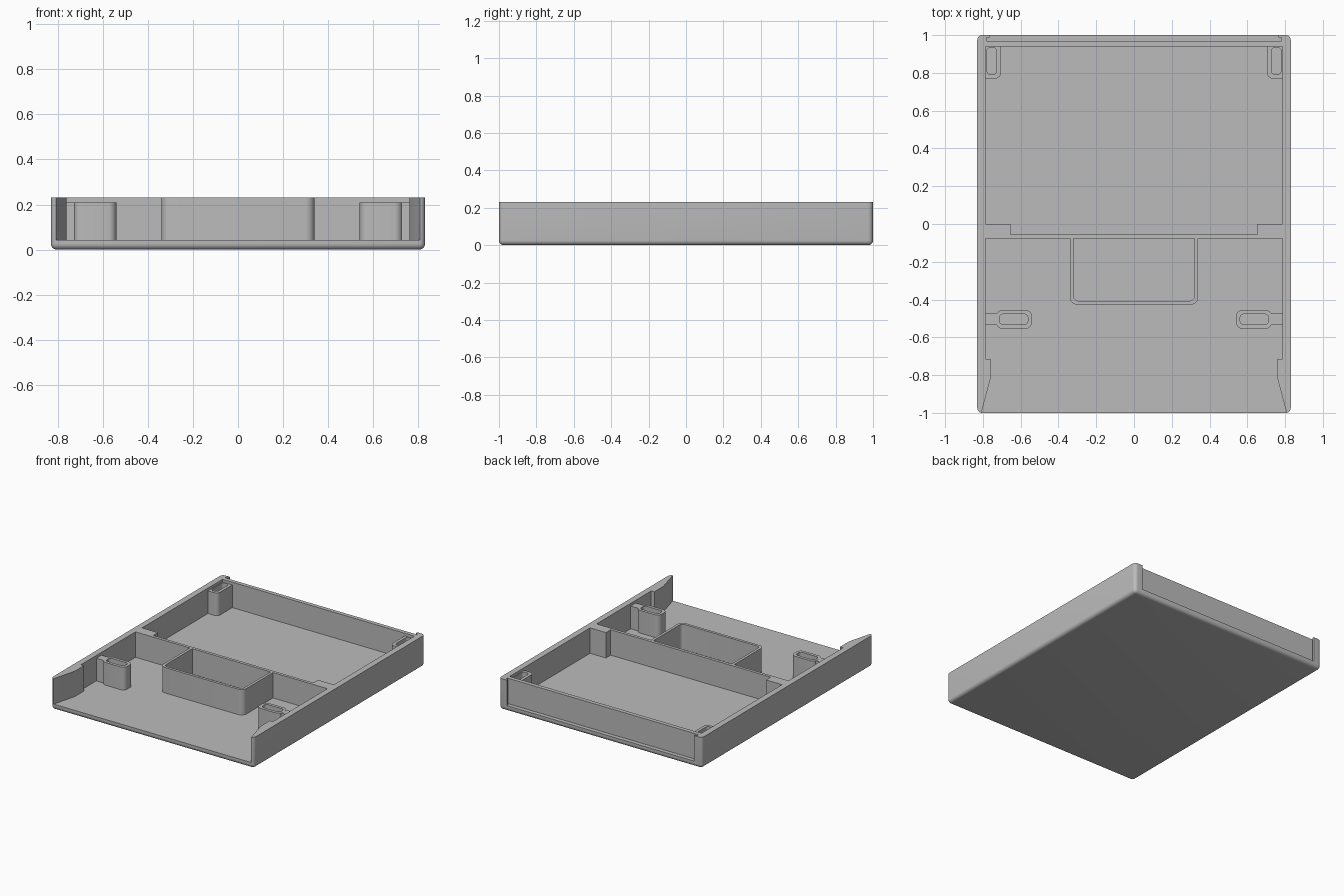
import bpy
import bmesh

if "Cube" in bpy.data.objects:
    bpy.data.objects.remove(bpy.data.objects["Cube"], do_unlink=True)

grey = bpy.data.materials.new("plain grey")
grey.use_nodes = True
grey.diffuse_color = (0.5, 0.5, 0.5, 1)
grey.node_tree.nodes["Principled BSDF"].inputs["Base Color"].default_value = (0.5, 0.5, 0.5, 1)

TOP, FLOOR = 0.23, 0.042
ABOVE = TOP + 0.1


def prism(name, outline, z0, z1, radius=0, round_bottom=False, rounded=lambda co: True):
    """Extrude an outline upwards and round its upright (and bottom) edges."""
    bm = bmesh.new()
    face = bm.faces.new([bm.verts.new((x, y, z0)) for x, y in outline])
    up = bmesh.ops.extrude_face_region(bm, geom=[face])["geom"]
    for v in up:
        if isinstance(v, bmesh.types.BMVert):
            v.co.z = z1
    bmesh.ops.recalc_face_normals(bm, faces=bm.faces)
    if radius:
        edges = []
        for e in bm.edges:
            a, b = e.verts
            upright = abs(a.co.z - b.co.z) > 1e-4
            low = a.co.z == z0 and b.co.z == z0
            if (upright and rounded(a.co)) or (low and round_bottom):
                edges.append(e)
        bmesh.ops.bevel(bm, geom=edges, offset=radius, segments=6,
                        profile=0.5, affect='EDGES', clamp_overlap=True)
    mesh = bpy.data.meshes.new(name)
    bm.to_mesh(mesh)
    bm.free()
    mesh.materials.append(grey)
    obj = bpy.data.objects.new(name, mesh)
    bpy.context.collection.objects.link(obj)
    return obj


def rect(x0, x1, y0, y1):
    return [(x0, y0), (x1, y0), (x1, y1), (x0, y1)]


def mirrored(half):
    """Close a right-hand half outline with its mirror image."""
    return half + [(-x, y) for x, y in reversed(half)]


def cut(target, cutter):
    mod = target.modifiers.new("cut " + cutter.name, 'BOOLEAN')
    mod.operation = 'DIFFERENCE'
    mod.solver = 'EXACT'
    mod.object = cutter
    cutter.hide_render = True
    cutter.hide_set(True)
    cutter.display_type = 'WIRE'


def finish(obj):
    """Apply the cuts, delete the cutters and smooth the rounded edges."""
    bpy.ops.object.select_all(action='DESELECT')
    obj.select_set(True)
    bpy.context.view_layer.objects.active = obj
    for mod in list(obj.modifiers):
        cutter = mod.object
        bpy.ops.object.modifier_apply(modifier=mod.name)
        bpy.data.objects.remove(cutter, do_unlink=True)
    bpy.ops.object.shade_smooth_by_angle(angle=0.5)


# Tray body with rounded corners and underside
tray = prism("tray", rect(-0.83, 0.83, -1, 1), 0, TOP, 0.026, True)

# Rear compartment, leaving the stepped dividing wall
cut(tray, prism("rear_compartment_cutter", mirrored(
    [(0.655, -0.055), (0.655, 0), (0.785, 0), (0.785, 0.94)]), FLOOR, ABOVE))

# Open front bay with flared mouth
cut(tray, prism("front_bay_cutter", mirrored(
    [(0.835, -1.1), (0.808, -1), (0.76, -0.82), (0.76, -0.715),
     (0.785, -0.715), (0.785, -0.077)]), FLOOR, ABOVE))

# Panel slot along the back, open to the rear
cut(tray, prism("back_slot_cutter", mirrored(
    [(0.782, 0.97), (0.782, 0.987), (0.765, 0.987), (0.765, 1.1)]), FLOOR, ABOVE))
finish(tray)

# Pocket standing against the dividing wall
pocket = prism("centre_pocket", rect(-0.34, 0.34, -0.427, -0.077), FLOOR, TOP, 0.04,
               rounded=lambda co: co.y < -0.1)
cut(pocket, prism("pocket_cutter", rect(-0.32, 0.32, -0.407, -0.077 - 0.0005),
                  FLOOR + 0.001, ABOVE, 0.025, rounded=lambda co: co.y < -0.1))
finish(pocket)

for side, label in ((1, "left"), (-1, "right")):
    def box(x0, x1, y0, y1):
        return rect(min(x0 * side, x1 * side), max(x0 * side, x1 * side), y0, y1)

    # Front slotted post and the web joining it to the side wall
    post = prism(label + "_front_post", box(0.54, 0.73, -0.555, -0.455), FLOOR, 0.21, 0.035)
    cut(post, prism("front_slot_cutter", box(0.562, 0.712, -0.533, -0.477), 0.13, ABOVE, 0.02))
    finish(post)
    prism(label + "_front_web", box(0.72, 0.785, -0.535, -0.475), FLOOR, 0.2095)

    # Rear slotted post tucked into the corner
    post = prism(label + "_rear_post", box(0.705, 0.785, 0.77, 0.94), FLOOR, 0.21, 0.03,
                 rounded=lambda co: abs(co.x) < 0.75 and co.y < 0.8)
    cut(post, prism("rear_slot_cutter", box(0.727, 0.779, 0.792, 0.934), 0.13, ABOVE, 0.02))
    finish(post)
